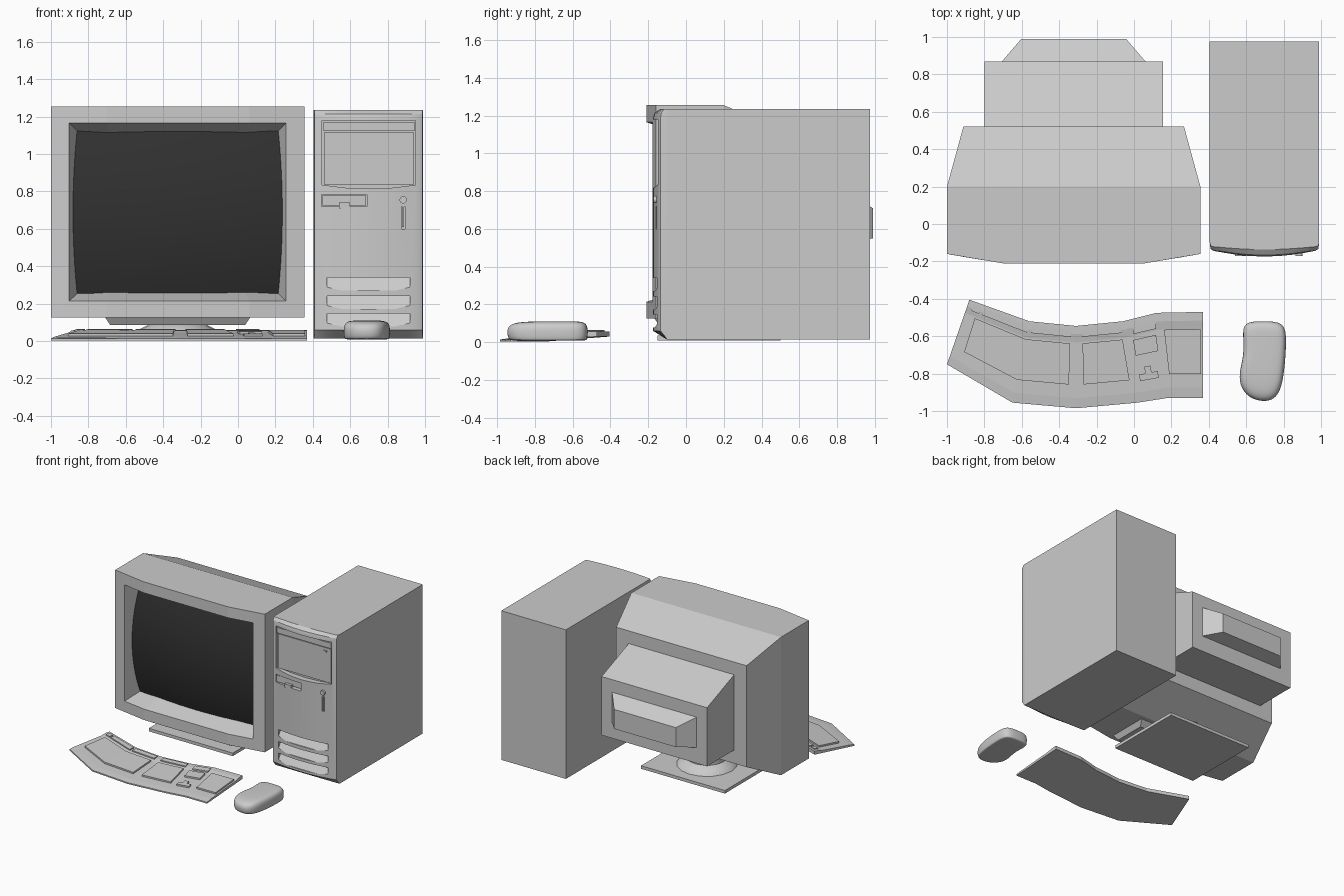
import bpy, bmesh, math
from mathutils import Vector

if "Cube" in bpy.data.objects:
    bpy.data.objects.remove(bpy.data.objects["Cube"])


def mesh(name, verts, faces, smooth=None):
    bm = bmesh.new()
    vs = [bm.verts.new(v) for v in verts]
    for f in faces:
        bm.faces.new([vs[i] for i in f])
    bmesh.ops.recalc_face_normals(bm, faces=bm.faces)
    me = bpy.data.meshes.new(name)
    bm.to_mesh(me)
    bm.free()
    ob = bpy.data.objects.new(name, me)
    bpy.context.collection.objects.link(ob)
    if smooth:
        select(ob)
        bpy.ops.object.shade_smooth_by_angle(angle=math.radians(smooth))
    return ob


def select(ob):
    bpy.ops.object.select_all(action='DESELECT')
    ob.select_set(True)
    bpy.context.view_layer.objects.active = ob


def loft(name, rings, smooth=None):
    """Skin equal-sized closed rings and cap both ends."""
    n, m = len(rings[0]), len(rings)
    faces = [(r * n + i, r * n + (i + 1) % n, (r + 1) * n + (i + 1) % n, (r + 1) * n + i)
             for r in range(m - 1) for i in range(n)]
    faces += [tuple(range(n)), tuple(range((m - 1) * n, m * n))]
    return mesh(name, [p for r in rings for p in r], faces, smooth)


def rect_z(z, x0, x1, y0, y1):
    return [(x0, y0, z), (x1, y0, z), (x1, y1, z), (x0, y1, z)]


def rect_y(y, x0, x1, z0, z1):
    return [(x0, y, z0), (x1, y, z0), (x1, y, z1), (x0, y, z1)]


def box(name, x0, x1, y0, y1, z0, z1):
    return loft(name, [rect_z(z0, x0, x1, y0, y1), rect_z(z1, x0, x1, y0, y1)])


def cylinder(name, x, y0, y1, z, r, n=20):
    a = [2 * math.pi * i / n for i in range(n)]
    return loft(name, [[(x + r * math.cos(t), y, z + r * math.sin(t)) for t in a] for y in (y0, y1)], 40)


def cut(ob, cutters):
    for c in cutters:
        mod = ob.modifiers.new("cut", 'BOOLEAN')
        mod.operation, mod.solver, mod.object = 'DIFFERENCE', 'EXACT', c
        select(ob)
        bpy.ops.object.modifier_apply(modifier=mod.name)
        bpy.data.objects.remove(c)


# ---- Monitor: shell, front frame and sloped recess in one skin
CX = -0.3225


def shell_ring(half, mid, y_side, y_mid, z0, z1):
    cols = [(CX - half, y_side), (CX - mid, y_mid), (CX + mid, y_mid), (CX + half, y_side)]
    return [(x, y, z1) for x, y in cols] + [(x, y, z0) for x, y in reversed(cols)]


loft("monitor_shell", [
    shell_ring(.59, .38, .52, .52, .29, 1.12),
    shell_ring(.6775, .38, .20, .20, .125, 1.255),
    shell_ring(.6775, .38, -.16, -.21, .125, 1.255),
    shell_ring(.58, .38, -.177, -.21, .214, 1.165),
    shell_ring(.52, .36, .02, -.03, .27, 1.105)])

# Bulging dark screen
N = 16
pts, quads = [], []
for j in range(N + 1):
    for i in range(N + 1):
        u, v = 2 * i / N - 1, 2 * j / N - 1
        pts.append((CX + .565 * u, -.03 - .04 * (1 - u * u) - .08 * (1 - v * v), .69 + .45 * v))
for j in range(N):
    for i in range(N):
        a = j * (N + 1) + i
        quads.append((a, a + 1, a + N + 2, a + N + 1))
screen = mesh("screen", pts, quads, 40)
if screen.data.polygons[0].normal.y > 0:
    screen.data.flip_normals()
dark = bpy.data.materials.new("dark_glass")
dark.diffuse_color = (.03, .03, .03, 1)
dark.use_nodes = True
dark.node_tree.nodes["Principled BSDF"].inputs["Base Color"].default_value = dark.diffuse_color
screen.data.materials.append(dark)

# Rear housing and plug hump
loft("rear_housing", [rect_y(.51, CX - .4775, CX + .4775, .40, 1.02),
                      rect_y(.87, CX - .4775, CX + .4775, .40, .88)])
loft("rear_hump", [rect_y(.865, CX - .3875, CX + .3875, .53, .78),
                   rect_y(.99, CX - .28, CX + .28, .55, .71)])

# Stand
loft("monitor_chin", [rect_z(.085, CX - .36, CX + .36, -.14, .12),
                      rect_z(.13, CX - .39, CX + .39, -.17, .17)])
box("stand_base", CX - .38, CX + .38, -.15, .50, .01, .035)
ang = [2 * math.pi * i / 16 for i in range(16)]
loft("stand_neck", [[(CX + r * math.cos(t), .19 + r * math.sin(t), z) for t in ang]
                    for r, z in ((.23, .03), (.21, .06), (.15, .09), (.15, .16))], 30)

# ---- Tower: body box and bowed front panel
TX = .6975
box("tower_body", TX - .2925, TX + .2925, -.10, .975, .015, 1.235)
half = [(.2925, 0), (.288, .035), (.27, .045), (.22, .054), (.15, .065), (.08, .072)]
plan = [(-x, d) for x, d in half] + [(0, .075)] + [(x, d) for x, d in reversed(half)]
panel = loft("tower_front", [[(TX + x, -.099 - k * d, z) for x, d in plan]
             for z, k in ((.015, .05), (.06, 1), (1.19, 1), (1.215, .9), (1.235, .5))])

bay = [(.45, 1.18), (.45, .835), (.57, .82), (.70, .815), (.83, .82), (.95, .835), (.95, 1.18)]
cutters = [loft("bay_cutter", [[(x, y, z) for x, z in bay] for y in (-.3, -.125)]),
           box("floppy_cutter", .446, .69, -.3, -.135, .72, .785),
           box("switch_cutter", .873, .893, -.3, -.14, .60, .72)]
for z in (.34, .242, .148):  # sloped vent scoops, deep at the top
    side = [(-.118, z), (-.3, z), (-.3, z - .07), (-.165, z - .07)]
    cutters.append(loft("vent_cutter", [[(x, y, h) for y, h in side] for x in (.475, .92)]))
cut(panel, cutters)
select(panel)
bpy.ops.object.shade_smooth_by_angle(angle=math.radians(25))

box("disc_tray", .455, .945, -.148, -.12, 1.125, 1.17)
box("bay_cover", .46, .94, -.137, -.12, .835, 1.115)
box("tray_button", .875, .90, -.145, -.13, 1.083, 1.093)
box("floppy_face", .452, .684, -.148, -.13, .726, .779)
box("floppy_tab", .54, .60, -.172, -.14, .71, .74)
cylinder("power_button", .883, -.172, -.14, .755, .019)
box("power_stem", .878, .888, -.16, -.13, .61, .735)

# ---- Keyboard: columns of (front point, back point)
COLS = [((-1, -.75), (-.88, -.405)), ((-.65, -.955), (-.56, -.52)), ((-.31, -.985), (-.31, -.545)),
        ((.02, -.955), (-.06, -.52)), ((.18, -.93), (.12, -.475)), ((.37, -.93), (.37, -.47))]


def on_board(u, t, z):
    i = min(int(u), len(COLS) - 2)
    f, b = [Vector(COLS[i][k]).lerp(Vector(COLS[i + 1][k]), u - i) for k in (0, 1)]
    p = f.lerp(b, t)
    return (p.x, p.y, z)


section = [(0, .003), (0, .014), (.12, .022), (.8, .046), (.9, .056), (1, .058), (1, .03)]
loft("keyboard_base", [[on_board(u, t, z) for t, z in section] for u in range(6)])


def keys(name, u0, u1, t0, t1):
    us = [u0] + [k for k in range(6) if u0 < k < u1] + [u1]
    top = lambda t: .030 + .036 * t
    loft(name, [[on_board(u, t0, top(t0) - .018), on_board(u, t0, top(t0)),
                 on_board(u, t1, top(t1)), on_board(u, t1, top(t1) - .018)] for u in us])


keys("main_keys_left", .17, 1.88, .28, .78)
keys("main_keys_right", 2.13, 2.93, .28, .78)
for k, (a, b) in enumerate(((.08, .21), (.26, 1.0), (1.08, 1.9), (2.12, 2.93))):
    keys("function_keys_%d" % k, a, b, .86, .95)
keys("system_keys", 3.25, 3.93, .82, .93)
keys("edit_keys", 3.2, 3.9, .56, .75)
keys("arrow_keys", 3.2, 3.8, .25, .33)
keys("arrow_up_key", 3.4, 3.6, .33, .41)
keys("number_pad", 4.12, 4.94, .28, .8)

# ---- Mouse
outline = [(.583, -.522), (.69, -.519), (.808, -.522), (.815, -.62), (.808, -.75), (.79, -.88),
           (.75, -.94), (.69, -.952), (.61, -.93), (.562, -.86), (.565, -.78), (.588, -.70), (.583, -.60)]
mx, my = .69, -.64
mouse = loft("mouse", [[(mx + (x - mx) * s, my + (y - my) * s, z) for x, y in outline]
             for z, s in ((.008, .9), (.012, .97), (.04, 1), (.075, 1), (.098, .92), (.108, .75), (.111, .4))])
mod = mouse.modifiers.new("round", 'SUBSURF')
mod.levels = mod.render_levels = 2
select(mouse)
bpy.ops.object.modifier_apply(modifier="round")
bpy.ops.object.shade_smooth_by_angle(angle=math.radians(50))
